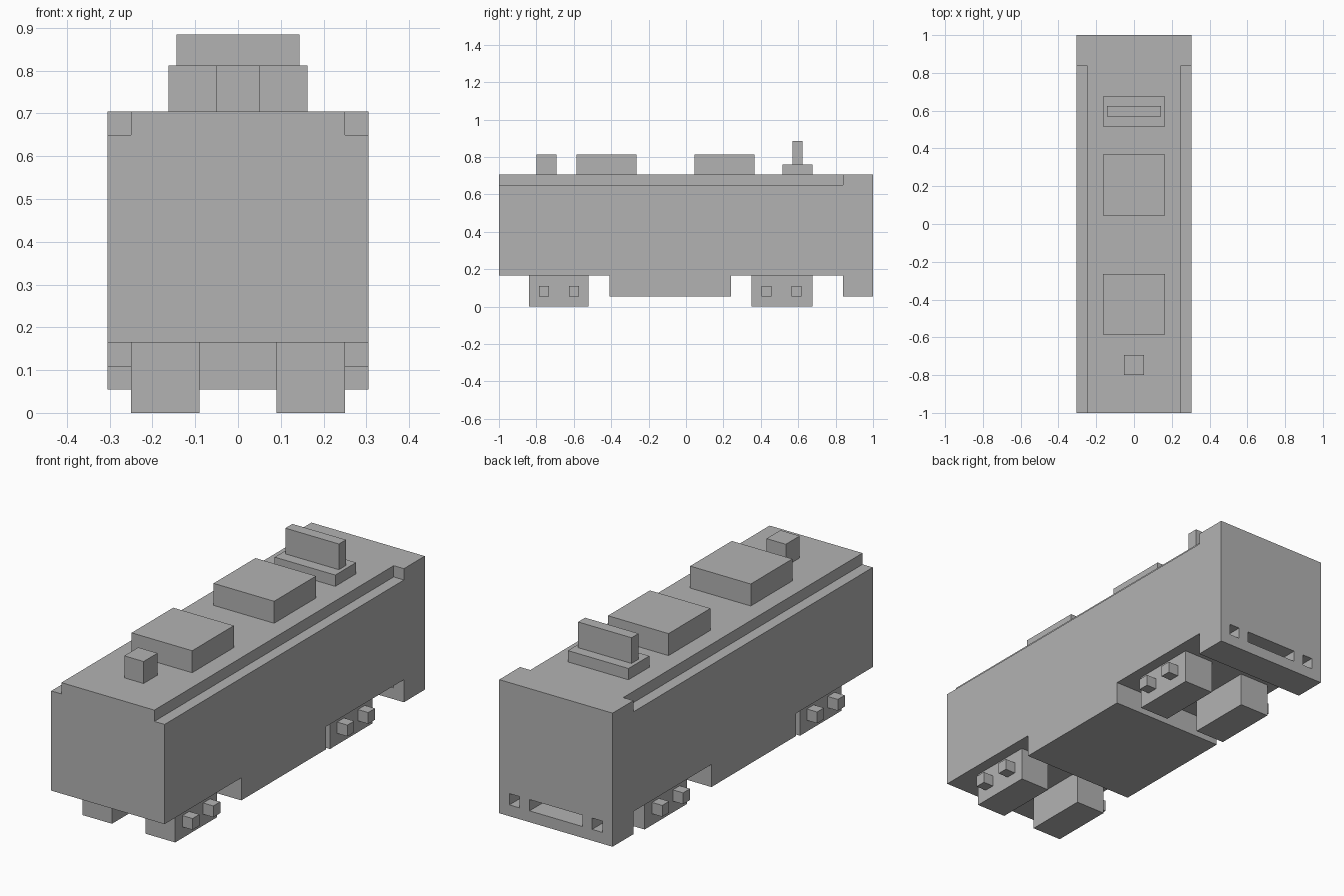
import bpy

default = bpy.data.objects.get("Cube")
if default:
    bpy.data.objects.remove(default, do_unlink=True)

grey = bpy.data.materials.new("plain grey")
grey.use_nodes = True
colour = (0.45, 0.45, 0.45, 1)
grey.diffuse_color = colour
for node in grey.node_tree.nodes:
    if node.type == 'BSDF_PRINCIPLED':
        node.inputs["Base Color"].default_value = colour

HALF = 0.305    # half width of the body
FLOOR = 0.165   # underside of the body above the bogies
SKIRT = 0.055   # underside of the skirts
ROOF = 0.705


def box(name, x, y, z):
    """Box from its (low, high) range on each axis."""
    bpy.ops.mesh.primitive_cube_add(size=1)
    ob = bpy.context.object
    ob.name = name
    ob.location = [(a + b) / 2 for a, b in (x, y, z)]
    ob.scale = [b - a for a, b in (x, y, z)]
    bpy.ops.object.transform_apply(location=True, rotation=False, scale=True)
    ob.data.materials.append(grey)
    return ob


def cut(target, x, y, z):
    """Cut a box-shaped volume out of the target."""
    cutter = box("cutter", x, y, z)
    cutter.hide_render = True
    mod = target.modifiers.new("cut", 'BOOLEAN')
    mod.operation = 'DIFFERENCE'
    mod.solver = 'EXACT'
    mod.object = cutter
    bpy.context.view_layer.objects.active = target
    bpy.ops.object.modifier_apply(modifier=mod.name)
    bpy.data.objects.remove(cutter, do_unlink=True)


# Body with open bogie bays
body = box("body", (-HALF, HALF), (-1, 1), (SKIRT, ROOF))
for bay in ((-1.2, -0.41), (0.24, 0.84)):
    cut(body, (-0.5, 0.5), bay, (-0.1, FLOOR))

# Stepped roof edges, stopping short of the rear
for edge in ((0.25, 0.5), (-0.5, -0.25)):
    cut(body, edge, (-1.2, 0.84), (0.65, 0.9))

# Openings through the rear skirt
for opening in ((-0.25, -0.195), (-0.142, 0.142), (0.195, 0.25)):
    cut(body, opening, (0.78, 1.2), (0.11, FLOOR))

# Bogie sides with axle boxes
for end, start, stop in (("front", -0.84, -0.52), ("rear", 0.35, 0.675)):
    for side, s in (("left", 1), ("right", -1)):
        box(f"{end}_{side}_bogie", sorted((s * 0.09, s * 0.25)),
            (start, stop), (0, FLOOR))
        for i, offset in enumerate((0.055, 0.215)):
            y = start + offset
            box(f"{end}_{side}_axle_box_{i + 1}", sorted((s * 0.25, s * HALF)),
                (y, y + 0.053), (SKIRT, 0.11))

# Roof equipment
box("front_roof_box", (-0.052, 0.052), (-0.8, -0.693), (ROOF, 0.812))
box("front_roof_unit", (-0.163, 0.163), (-0.585, -0.265), (ROOF, 0.812))
box("rear_roof_unit", (-0.163, 0.163), (0.045, 0.367), (ROOF, 0.812))
box("collector_base", (-0.163, 0.163), (0.515, 0.675), (ROOF, 0.76))
box("collector_bar", (-0.144, 0.144), (0.57, 0.624), (0.76, 0.885))
